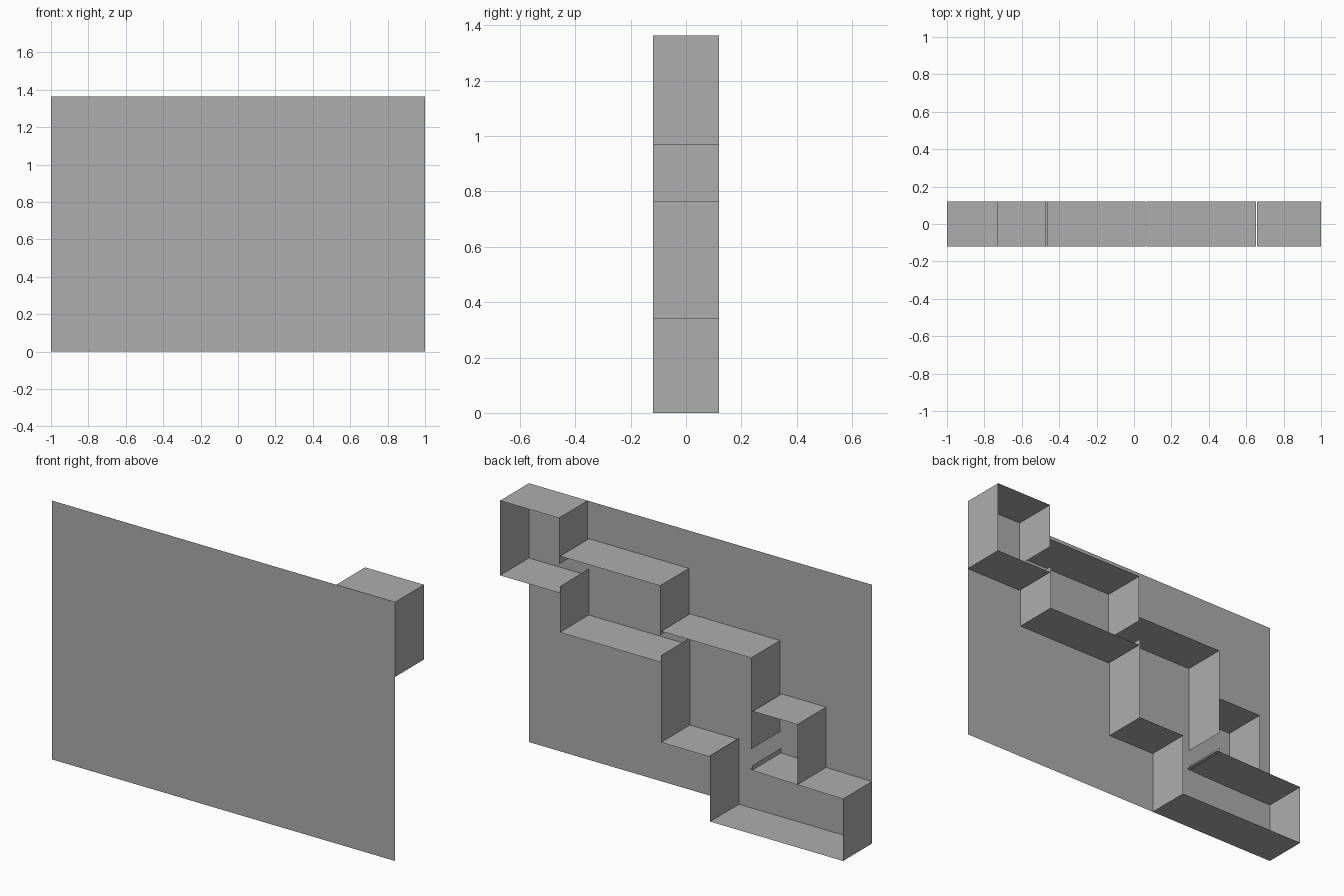
import bpy
import bmesh

FRONT, BACK = -0.12, 0.12
WIDTH, HEIGHT = 2.0, 1.364

default = bpy.data.objects.get("Cube")
if default:
    bpy.data.objects.remove(default, do_unlink=True)

grey = bpy.data.materials.new("plain_grey")
grey.use_nodes = True
grey.diffuse_color = (0.42, 0.42, 0.42, 1)
grey.node_tree.nodes["Principled BSDF"].inputs["Base Color"].default_value = grey.diffuse_color


def sheet(name, start, path, direction):
    """Sweep an open path of points along a straight direction into a thin sheet."""
    bm = bmesh.new()
    verts = [bm.verts.new((x, start, z)) for x, z in path]
    far = [bm.verts.new((x + direction[0], start + direction[1], z + direction[2])) for x, z in path]
    for i in range(len(path) - 1):
        bm.faces.new((verts[i], verts[i + 1], far[i + 1], far[i]))
    mesh = bpy.data.meshes.new(name)
    bm.to_mesh(mesh)
    bm.free()
    mesh.materials.append(grey)
    obj = bpy.data.objects.new(name, mesh)
    bpy.context.collection.objects.link(obj)
    return obj


# Full front panel
sheet("front_panel", FRONT, [(-WIDTH / 2, 0), (WIDTH / 2, 0)], (0, 0, HEIGHT))

# Stepped corridor walls, each a clockwise path in x and z
walls = {
    "upper_room": [(0.657, 1.12), (0.657, HEIGHT), (1, HEIGHT), (1, 0.97), (0.657, 0.97)],
    "second_room_roof": [(0.067, 0.905), (0.067, 1.165), (0.651, 1.165)],
    "second_room_floor": [(0.651, 1.006), (0.651, 0.763), (0.067, 0.763)],
    "third_room_roof": [(-0.464, 0.446), (-0.464, 0.927), (0.061, 0.927)],
    "third_room_floor": [(0.061, 0.8), (0.061, 0.341), (-0.225, 0.341)],
    "alcove_roof": [(-0.733, 0.33), (-0.733, 0.648), (-0.473, 0.648)],
    "alcove_sill": [(-0.469, 0.334), (-0.469, 0.36)],
    "lower_room": [(-0.225, 0.348), (-0.225, 0), (-1, 0), (-1, 0.327), (-0.733, 0.33), (-0.452, 0.336)],
}
for name, path in walls.items():
    sheet(name, FRONT, path, (0, BACK - FRONT, 0))
